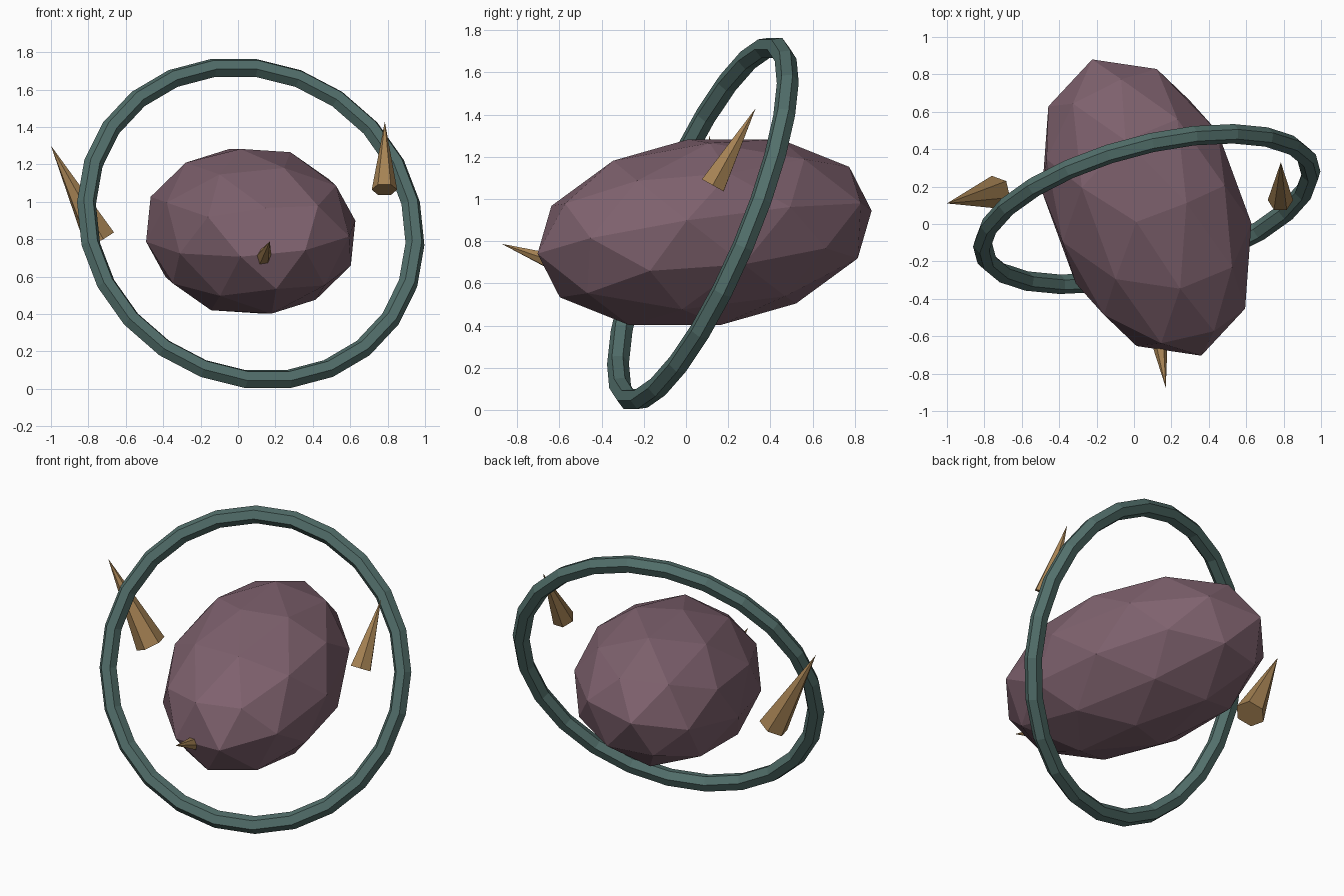
import bpy
from math import radians
from mathutils import Matrix, Vector, Euler

if "Cube" in bpy.data.objects:
    bpy.data.objects.remove(bpy.data.objects["Cube"])


def material(name, rgb):
    m = bpy.data.materials.new(name)
    m.diffuse_color = (*rgb, 1)
    m.use_nodes = True
    m.node_tree.nodes["Principled BSDF"].inputs["Base Color"].default_value = m.diffuse_color
    return m


stone = material("plum", (0.21, 0.12, 0.155))
teal = material("teal", (0.085, 0.16, 0.147))
tan = material("tan", (0.39, 0.23, 0.09))


def place(name, local, mat):
    """Bake a transform into the active mesh and name it."""
    ob = bpy.context.object
    ob.name = name
    ob.data.transform(local)
    ob.data.materials.append(mat)
    return ob


# Body: faceted ellipsoid, long axis front to back
bpy.ops.mesh.primitive_ico_sphere_add(subdivisions=2, radius=1)
body_rot = Euler((radians(7), radians(-10), radians(19))).to_matrix().to_4x4()
place("body",
      Matrix.Translation((0.068, 0.088, 0.843)) @ body_rot
      @ Matrix.Diagonal((0.53, 0.85, 0.45, 1)), stone)

# Ring: low-poly tilted hoop around the body
bpy.ops.mesh.primitive_torus_add(major_segments=24, minor_segments=6,
                                 major_radius=0.905, minor_radius=0.052)
ring_rot = Euler((radians(68), 0, radians(15))).to_matrix().to_4x4()
place("ring",
      Matrix.Translation((0.068, 0.08, 0.884)) @ ring_rot
      @ Matrix.Rotation(radians(7.5), 4, 'Z'), teal)


# Spikes: six-sided cones given by base centre, tip and radius
def spike(name, base, tip, radius):
    base, tip = Vector(base), Vector(tip)
    axis = tip - base
    bpy.ops.mesh.primitive_cone_add(vertices=6, radius1=radius, radius2=0,
                                    depth=axis.length)
    rot = axis.to_track_quat('Z', 'Y').to_matrix().to_4x4()
    place(name, Matrix.Translation((base + tip) / 2) @ rot
          @ Matrix.Rotation(radians(30), 4, 'Z'), tan)


spike("right_spike", (0.783, 0.127, 1.065), (0.785, 0.33, 1.43), 0.068)
spike("left_spike", (-0.74, 0.17, 0.80), (-1.0, 0.11, 1.30), 0.09)
spike("front_spike", (0.12, -0.51, 0.66), (0.17, -0.875, 0.788), 0.065)
